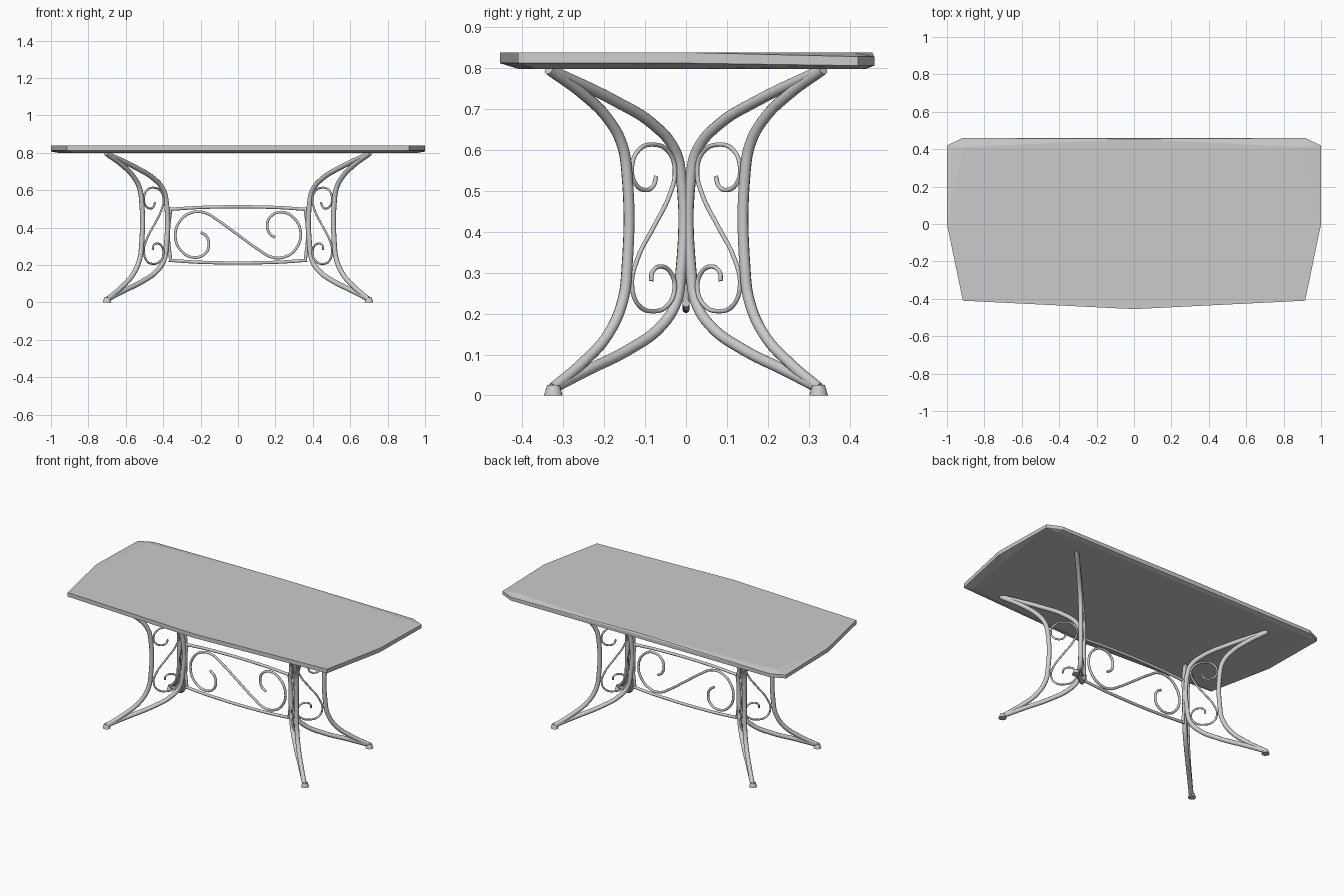
import bpy, bmesh, math

if "Cube" in bpy.data.objects:
    bpy.data.objects.remove(bpy.data.objects["Cube"])

grey = bpy.data.materials.new("light grey")
grey.diffuse_color = (0.6, 0.6, 0.6, 1)
grey.use_nodes = True
grey.node_tree.nodes["Principled BSDF"].inputs["Base Color"].default_value = grey.diffuse_color


def finish(obj, smooth=True):
    obj.data.materials.clear()
    obj.data.materials.append(grey)
    if smooth:
        bpy.ops.object.select_all(action='DESELECT')
        obj.select_set(True)
        bpy.context.view_layer.objects.active = obj
        bpy.ops.object.shade_smooth_by_angle(angle=math.radians(40))


def tube(name, pts, radius, handle='AUTO'):
    """Round bar swept along a smooth path, turned into a mesh."""
    cu = bpy.data.curves.new(name, 'CURVE')
    cu.dimensions = '3D'
    cu.bevel_depth = radius
    cu.bevel_resolution = 3
    cu.resolution_u = 6
    cu.use_fill_caps = True
    sp = cu.splines.new('BEZIER')
    sp.bezier_points.add(len(pts) - 1)
    for bp, p in zip(sp.bezier_points, pts):
        bp.co = p
        bp.handle_left_type = bp.handle_right_type = handle
    obj = bpy.data.objects.new(name, cu)
    bpy.context.collection.objects.link(obj)
    bpy.ops.object.select_all(action='DESELECT')
    obj.select_set(True)
    bpy.context.view_layer.objects.active = obj
    bpy.ops.object.convert(target='MESH')
    obj = bpy.context.view_layer.objects.active
    finish(obj)
    return obj


# Table top: faceted slab with an undercut edge and fuller back corners
pts = []
for s in (-1, 1):
    for y in (-0.41, 0.41):
        pts.append((s * 0.915, y, 0.838))
    pts += [(s, 0, 0.838), (0, s * 0.455, 0.838)]
    pts += [(s * 0.915, -0.41, 0.812), (s, 0, 0.812)]
    pts += [(s * x, y, z) for x, y in ((1, 0.42), (0.915, 0.46)) for z in (0.828, 0.806)]
    pts += [(s * 0.88, -0.37, 0.798), (s * 0.95, 0, 0.798), (s * 0.93, 0.43, 0.798)]
pts += [(0, -0.455, 0.812), (0, -0.41, 0.798), (0, 0.44, 0.798)]
bm = bmesh.new()
for p in pts:
    bm.verts.new(p)
res = bmesh.ops.convex_hull(bm, input=bm.verts)
loose = [v for v in bm.verts if not v.link_faces]
bmesh.ops.delete(bm, geom=loose, context='VERTS')
bmesh.ops.recalc_face_normals(bm, faces=bm.faces)
me = bpy.data.meshes.new("table_top")
bm.to_mesh(me)
bm.free()
top = bpy.data.objects.new("table_top", me)
bpy.context.collection.objects.link(top)
finish(top, smooth=False)

# Leg profiles: (distance out along the corner diagonal, height)
outer = [(0.325, 0.018), (0.25, 0.082), (0.19, 0.15), (0.155, 0.23), (0.145, 0.30),
         (0.145, 0.55), (0.157, 0.615), (0.19, 0.675), (0.25, 0.735), (0.335, 0.797)]
inner = [(0.325, 0.018), (0.24, 0.062), (0.14, 0.112), (0.06, 0.17), (0.025, 0.225),
         (0.014, 0.285), (0.014, 0.55), (0.03, 0.605), (0.08, 0.662), (0.17, 0.718),
         (0.335, 0.797)]
scroll = [(0.073, 0.535), (0.08, 0.512), (0.1, 0.502), (0.125, 0.52), (0.132, 0.56),
          (0.115, 0.6), (0.08, 0.613), (0.042, 0.595), (0.027, 0.55), (0.04, 0.49),
          (0.08, 0.41), (0.118, 0.335), (0.132, 0.27), (0.115, 0.22), (0.08, 0.206),
          (0.045, 0.22), (0.028, 0.26), (0.036, 0.298), (0.06, 0.315), (0.082, 0.302),
          (0.085, 0.28)]

# Four diagonal corner frames
for sx, sx_name in ((-1, "left"), (1, "right")):
    for sy, sy_name in ((-1, "front"), (1, "back")):
        tag = f"{sy_name}_{sx_name}"

        def place(profile):
            return [(sx * (0.371 + t), sy * t, z) for t, z in profile]

        tube("outer_leg_" + tag, place(outer), 0.0135)
        tube("inner_leg_" + tag, place(inner), 0.0135)
        tube("leg_scroll_" + tag, place(scroll), 0.0055)
        bpy.ops.mesh.primitive_cone_add(vertices=20, radius1=0.023, radius2=0.015, depth=0.026,
                                        location=(sx * 0.7, sy * 0.324, 0.013))
        foot = bpy.context.object
        foot.name = "foot_" + tag
        finish(foot)

# Stretcher panel: gently bowed frame
for name, ze, zm in (("stretcher_top_bar", 0.497, 0.508), ("stretcher_bottom_bar", 0.225, 0.214)):
    tube(name, [(-0.37, 0, ze), (-0.19, 0, zm), (0.19, 0, zm), (0.37, 0, ze)], 0.009)
for s, name in ((-1, "left"), (1, "right")):
    tube("stretcher_side_bar_" + name,
         [(s * 0.36, 0, 0.225), (s * 0.372, 0, 0.36), (s * 0.36, 0, 0.497)], 0.009)

# Large S scroll, point-symmetric about the panel centre
half = [(-0.198, 0.375), (-0.17, 0.355), (-0.156, 0.31), (-0.175, 0.262), (-0.235, 0.24),
        (-0.3, 0.272), (-0.335, 0.35), (-0.31, 0.435), (-0.25, 0.479), (-0.18, 0.48),
        (-0.11, 0.44)]
path = half + [(0, 0.361)] + [(-x, 0.722 - z) for x, z in reversed(half)]
tube("stretcher_scroll", [(x, 0, z) for x, z in path], 0.0075)
